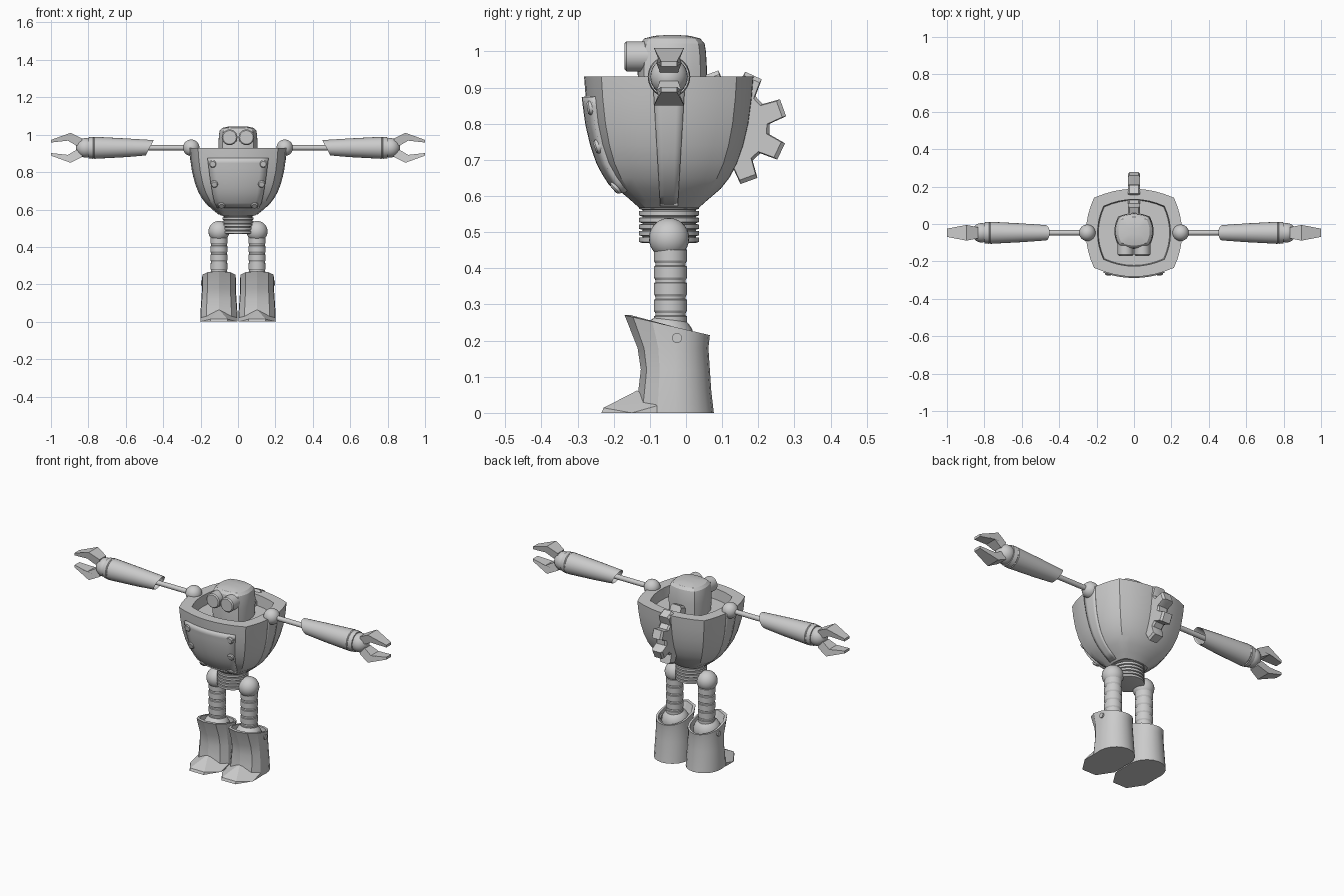
import bpy, bmesh, math
from mathutils import Vector

if "Cube" in bpy.data.objects:
    bpy.data.objects.remove(bpy.data.objects["Cube"])

CY = -0.047          # depth centre of body, arms and legs
AZ = 0.93            # arm height


def loft(name, rings, caps=True):
    bm = bmesh.new()
    vs = [[bm.verts.new(p) for p in r] for r in rings]
    n = len(rings[0])
    for a, b in zip(vs, vs[1:]):
        for i in range(n):
            j = (i + 1) % n
            bm.faces.new((a[i], a[j], b[j], b[i]))
    if caps:
        bm.faces.new(vs[0])
        bm.faces.new(vs[-1])
    return finish(name, bm)


def finish(name, bm):
    bmesh.ops.recalc_face_normals(bm, faces=bm.faces)
    me = bpy.data.meshes.new(name)
    bm.to_mesh(me)
    bm.free()
    ob = bpy.data.objects.new(name, me)
    bpy.context.collection.objects.link(ob)
    return ob


def box_ring(c, hx, hy, kx, ky, n=6):
    # four corners (kx, ky) joined by sides that bulge out to hx and hy
    t = [-1 + 2 * i / n for i in range(n)]
    pts = [(kx * u, -hy + (hy - ky) * u * u) for u in t]
    pts += [(hx - (hx - kx) * u * u, ky * u) for u in t]
    pts += [(-x, -y) for x, y in pts]
    return [(c[0] + x, c[1] + y, c[2]) for x, y in pts]


def zring(x, y, z, r, n=24):
    return [(x + r * math.cos(2 * math.pi * i / n), y + r * math.sin(2 * math.pi * i / n), z) for i in range(n)]


def ribbed_tube(name, x, y, z0, z1, count, r_in, r_out):
    h = (z1 - z0) / count
    prof = []
    for i in range(count):
        z = z0 + i * h
        prof += [(z, r_in), (z + .15 * h, r_out), (z + .8 * h, r_out), (z + .85 * h, r_in)]
    return loft(name, [zring(x, y, z, r) for z, r in prof + [(z1, r_in)]])


def ball(name, loc, r):
    bm = bmesh.new()
    bmesh.ops.create_uvsphere(bm, u_segments=24, v_segments=14, radius=r)
    bmesh.ops.translate(bm, vec=loc, verts=bm.verts)
    return finish(name, bm)


def rod(name, p, q, r, n=16, tip=None):
    # cylinder from p to q, optionally with a small chamfer at q
    p, q = Vector(p), Vector(q)
    rot = (q - p).to_track_quat('Z', 'Y').to_matrix()
    L = (q - p).length
    prof = [(0, r), (L, r)] if tip is None else [(0, r), (L - tip, r), (L, r - tip)]
    return loft(name, [[p + rot @ Vector(v) for v in zring(0, 0, z, rr, n)] for z, rr in prof])


def plate(name, fn, nu, nv, thick):
    bm = bmesh.new()
    g = [[bm.verts.new(fn(-1 + 2 * i / nu, j / nv)) for i in range(nu + 1)] for j in range(nv + 1)]
    for j in range(nv):
        for i in range(nu):
            bm.faces.new((g[j][i], g[j][i + 1], g[j + 1][i + 1], g[j + 1][i]))
    ob = finish(name, bm)
    m = ob.modifiers.new("thickness", 'SOLIDIFY')
    m.thickness, m.offset = thick, 0
    return ob


# Torso: bowl with a recessed top
PROF = [(.567, .35), (.59, .46), (.62, .61), (.65, .71), (.69, .805), (.74, .88), (.80, .94), (.87, .98), (.93, 1)]


def S(z):
    for (a, s), (b, t) in zip(PROF, PROF[1:]):
        if z <= b:
            return s + (t - s) * (z - a) / (b - a)
    return 1


def body(s, z):
    return box_ring((0, CY, z), .257 * s, .235 * s, .214 * s, .187 * s, 8)


def front_y(x, z):
    return CY - S(z) * (.235 - .048 * (x / (.214 * S(z))) ** 2)


loft("torso", [body(s, z) for z, s in PROF] + [body(.76, .93), body(.74, .87)])


# Riveted chest plate
def chest(u, v):
    x, z = u * (.11 + .05 * v ** .6), .615 + .26 * v
    return x, front_y(x, z), z


plate("chest_plate", chest, 8, 10, .022)
for s in (-1, 1):
    for x, z in ((.135, .845), (.126, .74), (.088, .63)):
        k = (front_y(x, z + .02) - front_y(x, z - .02)) / .04
        nrm = Vector((0, -1, k)).normalized()
        p = Vector((s * x, front_y(x, z), z))
        rod("chest_rivet", p, p + nrm * .019, .02, 14, .005)

# Raised strips down the flanks
for s in (-1, 1):
    def flank(u, v):
        z = .575 + .353 * v
        y = u * (.024 + .021 * v)
        return s * S(z) * (.257 - .043 * (y / (.187 * S(z))) ** 2), CY + y, z
    plate("flank_strip", flank, 4, 12, .008)

# Head and eyes
loft("head", [box_ring((0, -.038, z), .105 * f, .096 * f, .084 * f, .078 * f, 8) for z, f in
              ((.868, .97), (.95, 1), (1.0, .97), (1.022, .93), (1.036, .8), (1.043, .5), (1.045, .2))])
for s in (-1, 1):
    rod("eye", (s * .045, -.10, .986), (s * .045, -.17, .986), .042, 24, .006)

# Back gear, partly sunk into the torso
teeth = []
for k in range(8):
    for da, r in ((-15, .112), (-9, .16), (9, .16), (15, .112)):
        a = math.radians(20 + 45 * k + da)
        teeth.append((r * math.cos(a), r * math.sin(a)))
loft("back_gear", [[(x, .12 + y * f, .79 + z * f) for y, z in teeth]
                   for x, f in ((-.033, .93), (-.024, 1), (.024, 1), (.033, .93))])

# Waist
ribbed_tube("waist", 0, CY, .47, .58, 6, .074, .083)


def xring(x, r, slant=0, n=24):
    # circle across the arm, the top leaning towards the shoulder
    return [(x - slant * math.sin(2 * math.pi * i / n), CY + r * math.cos(2 * math.pi * i / n),
             AZ + r * math.sin(2 * math.pi * i / n)) for i in range(n)]


CLAW = [(.835, .015, .025), (.835, .05, .03), (.895, .08, .042), (1.0, .042, .022),
        (1.0, .028, .022), (.91, .038, .035), (.865, .012, .025)]
for s in (-1, 1):
    # Arms
    ball("shoulder", (s * .25, CY, AZ), .044)
    rod("upper_arm", (s * .25, CY, AZ), (s * .60, CY, AZ), .014)
    rings = [xring(.55, .03), xring(.48, .036, .02), xring(.472, .041, .021), xring(.6, .05),
             xring(.768, .059), xring(.772, .056), xring(.776, .059), xring(.80, .056), xring(.80, .04)]
    loft("forearm", [[(s * x, y, z) for x, y, z in r] for r in rings])
    ball("wrist", (s * .815, CY, AZ), .052)
    for t in (-1, 1):
        loft("claw", [[(s * x, CY + e * w, AZ + t * z) for x, z, w in CLAW] for e in (-1, 1)])

    # Legs
    lx = s * .102
    ball("hip", (lx, CY, .483), .056)
    ribbed_tube("leg", lx, -.043, .23, .46, 5, .042, .046)
    ball("ankle", (lx, -.05, .2), .074)

    # Boots: round heel, ridged shin, slanted hollow top
    def boot_ring(z, front, back, hw, f=1, top=False):
        mid = -.03
        pts = [(hw * math.cos(math.pi * i / 10), (back - mid) * math.sin(math.pi * i / 10)) for i in range(11)]
        pts += [(hw * a, (front - mid) * b) for a, b in
                ((-.97, .45), (-.68, .83), (0, 1), (.68, .83), (.97, .45))]
        return [(lx + x * f, mid + y * f, z + (.066 - mid - y) * .234 if top else z) for x, y in pts]
    loft("boot", [boot_ring(0, -.14, .077, .1), boot_ring(.06, -.132, .07, .098),
                  boot_ring(.12, -.125, .066, .094), boot_ring(.18, -.134, .062, .09),
                  boot_ring(.215, -.17, .066, .09, 1, True), boot_ring(.215, -.17, .066, .09, .87, True),
                  boot_ring(.17, -.13, .062, .09, .85)])
    rod("boot_rivet", (s * .17, -.025, .207), (s * .197, -.025, .207), .014)

    # Faceted toe cap
    bm = bmesh.new()
    for e in (-1, 1):
        for x, y, z in ((.099, -.08, 0), (.099, -.08, .02), (.099, -.15, 0), (.045, -.234, 0),
                        (.045, -.228, .014), (.004, -.135, .062)):
            bm.verts.new((lx + e * x, y, z))
    bmesh.ops.convex_hull(bm, input=bm.verts)
    finish("toe_cap", bm)

# Smooth shading with sharp edges kept
for ob in bpy.data.objects:
    ob.select_set(True)
    bpy.context.view_layer.objects.active = ob
bpy.ops.object.shade_smooth_by_angle(angle=math.radians(28))
